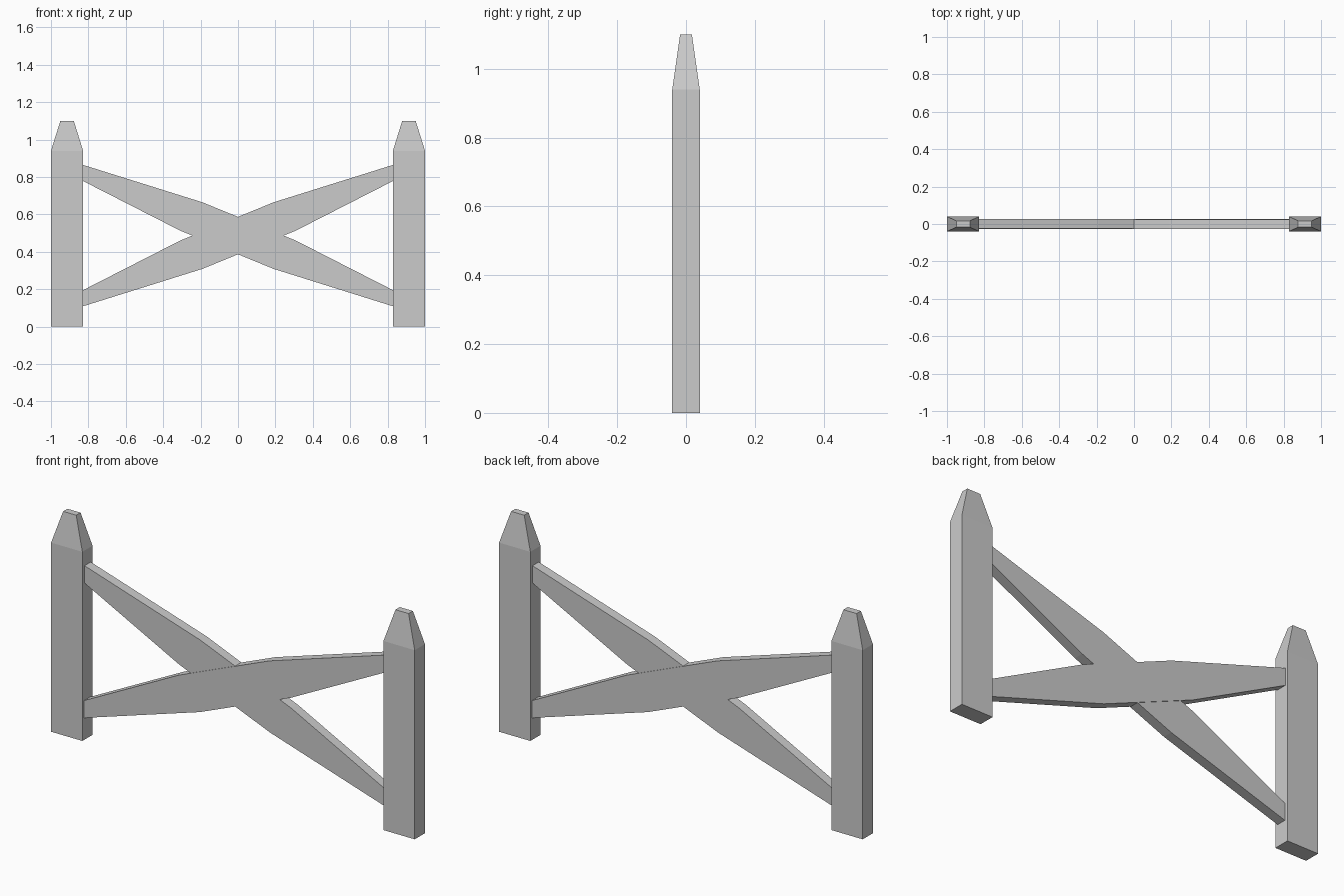
import bpy, bmesh

if "Cube" in bpy.data.objects:
    bpy.data.objects.remove(bpy.data.objects["Cube"])


def make_object(name, bm):
    bmesh.ops.recalc_face_normals(bm, faces=bm.faces)
    mesh = bpy.data.meshes.new(name)
    bm.to_mesh(mesh)
    bm.free()
    obj = bpy.data.objects.new(name, mesh)
    bpy.context.collection.objects.link(obj)
    return obj


def post(name, x):
    # Square-cut post with a blunt tapered tip, built from three stacked rings
    bm = bmesh.new()
    rings = []
    for z, hx, hy in [(0, 0.086, 0.04), (0.94, 0.086, 0.04), (1.1, 0.036, 0.017)]:
        rings.append([bm.verts.new((x + sx * hx, sy * hy, z))
                      for sx, sy in [(-1, -1), (1, -1), (1, 1), (-1, 1)]])
    bm.faces.new(rings[0])
    bm.faces.new(rings[-1])
    for a, b in zip(rings, rings[1:]):
        for i in range(4):
            j = (i + 1) % 4
            bm.faces.new((a[i], a[j], b[j], b[i]))
    return make_object(name, bm)


def brace(name, side, y, half=0.0245):
    # Plank outline: upper edge, then the same edge turned half round the centre
    upper = [(-0.829, -0.292), (-0.31, -0.027), (0.19, 0.178), (0.829, 0.378)]
    outline = upper + [(-px, -pz) for px, pz in upper]
    bm = bmesh.new()
    face = bm.faces.new([bm.verts.new((side * px, y - half, 0.487 + pz))
                         for px, pz in outline])
    ext = bmesh.ops.extrude_face_region(bm, geom=[face])
    moved = [g for g in ext["geom"] if isinstance(g, bmesh.types.BMVert)]
    bmesh.ops.translate(bm, verts=moved, vec=(0, 2 * half, 0))
    return make_object(name, bm)


# Two end posts
post("left_post", -0.914)
post("right_post", 0.914)

# Crossed braces, the rising one a hair nearer the front
brace("rising_brace", 1, -0.0015)
brace("falling_brace", -1, 0.0015)
